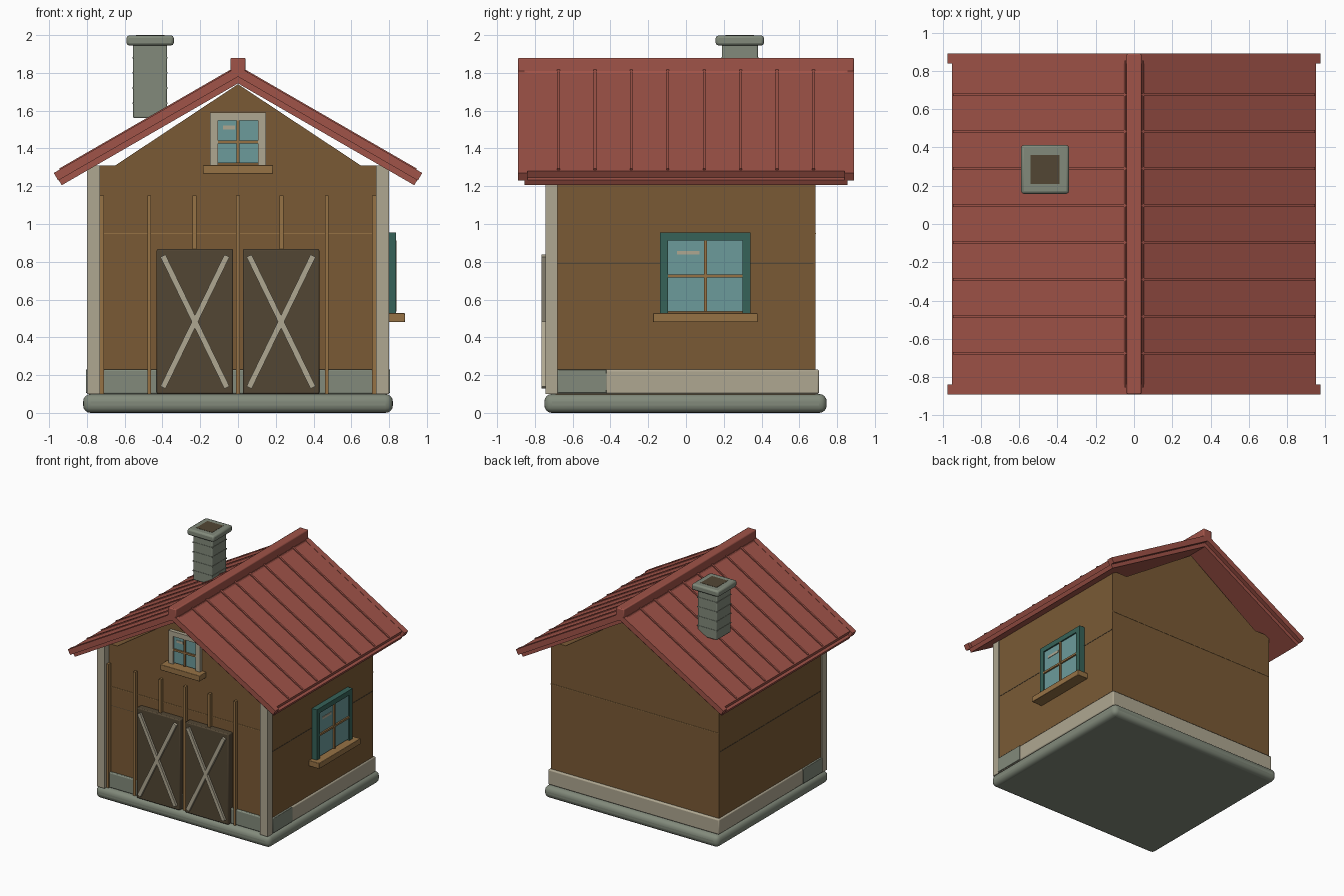
import bpy, bmesh, math
from mathutils import Matrix, Vector

cube = bpy.data.objects.get("Cube")
if cube:
    bpy.data.objects.remove(cube, do_unlink=True)


def material(name, *rgb):
    linear = [((c / 255 + 0.055) / 1.055) ** 2.4 for c in rgb] + [1]
    m = bpy.data.materials.new(name)
    m.use_nodes = True
    m.diffuse_color = linear
    m.node_tree.nodes["Principled BSDF"].inputs["Base Color"].default_value = linear
    return m


WALL = material("brown wall", 122, 90, 53)
ROOF = material("red roof", 160, 83, 72)
STONE = material("grey stone", 130, 138, 123)
CREAM = material("cream trim", 175, 167, 145)
DARK = material("dark wood", 82, 70, 52)
WOOD = material("light wood", 150, 114, 69)
GLASS = material("blue glass", 108, 155, 155)
TEAL = material("teal frame", 54, 98, 88)


def finish(name, bm, mat, bevel=0, segments=2):
    bmesh.ops.recalc_face_normals(bm, faces=bm.faces)
    mesh = bpy.data.meshes.new(name)
    bm.to_mesh(mesh)
    bm.free()
    mesh.materials.append(mat)
    ob = bpy.data.objects.new(name, mesh)
    bpy.context.collection.objects.link(ob)
    if bevel:
        mod = ob.modifiers.new("Bevel", 'BEVEL')
        mod.width, mod.segments = bevel, segments
        bpy.ops.object.select_all(action='DESELECT')
        ob.select_set(True)
        bpy.context.view_layer.objects.active = ob
        bpy.ops.object.shade_smooth_by_angle()
    return ob


def box(name, mat, x, y, z, bevel=0, segments=2, matrix=None):
    """Box from a (low, high) pair on each axis, optionally transformed."""
    bm = bmesh.new()
    bmesh.ops.create_cube(bm, size=1)
    for v in bm.verts:
        v.co = Vector([r[0] if c < 0 else r[1] for c, r in zip(v.co, (x, y, z))])
    if matrix:
        bm.transform(matrix)
    return finish(name, bm, mat, bevel, segments)


def mid(c, w):
    return (c - w / 2, c + w / 2)


def prism(name, mat, profile, y0, y1):
    """Extrude an x-z outline along y."""
    bm = bmesh.new()
    face = bm.faces.new([bm.verts.new((x, y0, z)) for x, z in profile])
    ext = bmesh.ops.extrude_face_region(bm, geom=[face])["geom"]
    bmesh.ops.translate(bm, vec=(0, y1 - y0, 0),
                        verts=[g for g in ext if isinstance(g, bmesh.types.BMVert)])
    return finish(name, bm, mat)


# Base, walls and gable
FRONT, BACK = -0.69, 0.685
box("stone_base", STONE, (-.82, .82), (-.75, .745), (0, .1), .04, 4)
box("wall_block", WALL, (-.79, .79), (FRONT, BACK), (.09, 1.31))
prism("gable", WALL, [(-.65, 1.30), (.65, 1.30), (.65, 1.31), (0, 1.74), (-.65, 1.31)], FRONT, BACK)

# Plinth and seams
box("cream_plinth", CREAM, (-.802, .802), (-.685, .705), (.1, .23), .01)
box("front_plinth", STONE, (-.73, .73), (-.71, -.6), (.1, .23), .008)
box("front_seam", WOOD, (-.73, .73), (FRONT - .003, FRONT), mid(.95, .006))
box("back_seam", WOOD, (-.79, .79), (BACK, BACK + .003), mid(.95, .006))
box("side_seams", DARK, (-.792, .792), (FRONT, BACK - .01), mid(.79, .006))

# Corner posts and side stone patches
for side, s in (("right", -1), ("left", 1)):
    box(side + "_front_post", CREAM, sorted((s * .73, s * .8)), (-.745, -.68), (.1, 1.31))
    box(side + "_plinth_stone", STONE, sorted((s * .79, s * .806)), (-.68, -.42), (.105, .23), .004)

# Front battens
for i, x in enumerate((-.72, -.47, -.23, 0, .23, .47, .72)):
    box(f"batten_{i + 1}", WOOD, mid(x, .02), (-.72, -.68), (.1, 1.15))

# Double doors with crossed braces
for side, s in (("right", -1), ("left", 1)):
    cx, cz = s * .228, .483
    box(side + "_door", DARK, mid(cx, .405), (-.745, -.68), (.1, .868), .008)
    for n, sign in enumerate((-1, 1)):
        tilt = Matrix.Translation((cx, 0, cz)) @ Matrix.Rotation(sign * math.atan2(.34, .70), 4, 'Y')
        box(f"{side}_door_brace_{n + 1}", CREAM, mid(0, .03), (-.765, -.74), mid(0, .775), matrix=tilt)


def window(name, frame_mat, w, h, sill_w, sill_out, rim, depth, place):
    """Window facing -y, centred on the origin of the placing matrix."""
    def part(label, mat, x, y, z, bevel=0):
        box(f"{name}_{label}", mat, x, y, z, bevel, matrix=place)
    gw, gh = w / 2 - rim, h / 2 - rim
    bottom = -h / 2 + .012
    for label, s in (("right", -1), ("left", 1)):
        part(label + "_jamb", frame_mat, sorted((s * gw, s * w / 2)), (-depth, .01), (-h / 2, h / 2))
    part("head", frame_mat, (-gw, gw), (-depth, .01), (gh, h / 2))
    part("glass", GLASS, (-gw, gw), (-depth + .012, .01), (bottom, gh))
    middle = (bottom + gh) / 2
    part("upright_bar", WOOD, mid(0, .016), (-depth - .002, 0), (bottom, gh))
    part("cross_bar", WOOD, (-gw, gw), (-depth - .001, 0), mid(middle, .016))
    part("glint", CREAM, (-gw * .76, -gw * .15), (-depth + .008, 0), mid(gh * .62, .02))
    part("sill", WOOD, mid(0, sill_w), (-sill_out, .01), (-h / 2 - .045, -h / 2 + .003), .004)


window("gable_window", CREAM, .295, .28, .37, .09, .042, .03,
       Matrix.Translation((0, FRONT, 1.45)))
window("side_window", TEAL, .48, .43, .555, .095, .042, .047,
       Matrix.Translation((.79, .102, .74)) @ Matrix.Rotation(math.pi / 2, 4, 'Z'))

# Roof slopes: local x runs down the slope, local z is the slope normal
for side, s in (("right", -1), ("left", 1)):
    slope = Matrix.Translation((0, 0, 1.833)) @ Matrix.Rotation(math.radians(30), 4, 'Y')
    if s < 0:
        slope = Matrix.Scale(-1, 4, (1, 0, 0)) @ slope

    def roof(label, x, y, z, bevel=0):
        box(f"{side}_roof_{label}", ROOF, x, y, z, bevel, matrix=slope)
    roof("panel", (0, 1.1), (-.85, .85), (-.046, -.002))
    roof("underlay", (-.03, 1.122), (-.855, .855), (-.077, -.044))
    for end, y in (("front", (-.89, -.84)), ("back", (.84, .89))):
        roof(end + "_rake", (0, 1.126), y, (-.046, 0))
    for i in range(8):
        roof(f"rib_{i + 1}", (.02, 1.09), mid((i - 3.5) * .193, .015), (-.01, .006))
box("ridge_cap", ROOF, (-.04, .04), (-.89, .89), (1.79, 1.88), .008)

# Chimney with a hollow-topped cap
CX, CY = -.465, .285
box("chimney_stack", STONE, mid(CX, .18), mid(CY, .19), (1.56, 1.96), .008)
for i, z in enumerate((1.64, 1.72, 1.80, 1.88)):
    box(f"chimney_course_{i + 1}", STONE, mid(CX, .186), mid(CY, .196), mid(z, .008))
box("chimney_cap", STONE, mid(CX, .25), mid(CY, .255), (1.945, 1.998), .014)
box("chimney_opening", DARK, mid(CX, .15), mid(CY, .15), (1.99, 2.0))
